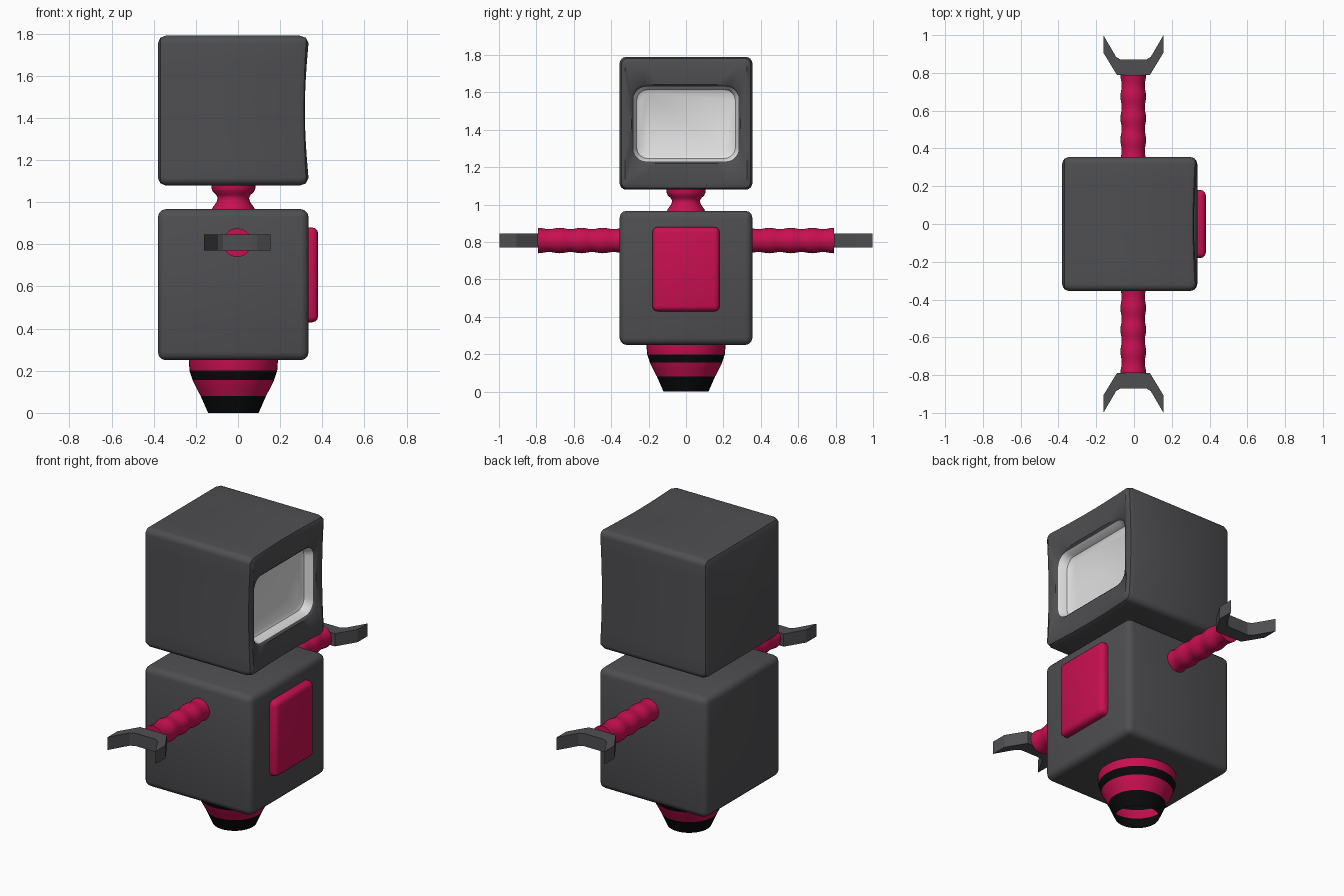
import bpy, bmesh, math
from mathutils import Vector

if "Cube" in bpy.data.objects:
    bpy.data.objects.remove(bpy.data.objects["Cube"])


def material(name, rgb):
    m = bpy.data.materials.new(name)
    m.diffuse_color = (*rgb, 1)
    m.use_nodes = True
    m.node_tree.nodes["Principled BSDF"].inputs["Base Color"].default_value = m.diffuse_color
    return m


GREY = material("dark grey", (0.078, 0.078, 0.084))
RED = material("crimson", (0.58, 0.005, 0.082))
BLACK = material("black", (0.003, 0.003, 0.003))
WHITE = material("screen white", (0.75, 0.75, 0.75))


def finish(name, bm, mats, angle=35):
    bmesh.ops.recalc_face_normals(bm, faces=bm.faces[:])
    me = bpy.data.meshes.new(name)
    bm.to_mesh(me)
    bm.free()
    for m in mats:
        me.materials.append(m)
    ob = bpy.data.objects.new(name, me)
    bpy.context.collection.objects.link(ob)
    bpy.ops.object.select_all(action='DESELECT')
    ob.select_set(True)
    bpy.context.view_layer.objects.active = ob
    if angle:
        bpy.ops.object.shade_smooth_by_angle(angle=math.radians(angle))
    return ob


def rounded_box(name, lo, hi, mat, width):
    bm = bmesh.new()
    bmesh.ops.create_cube(bm, size=1)
    lo, hi = Vector(lo), Vector(hi)
    for v in bm.verts:
        v.co = Vector([lo[i] + (v.co[i] + 0.5) * (hi[i] - lo[i]) for i in range(3)])
    bmesh.ops.bevel(bm, geom=bm.edges[:], offset=width, segments=3,
                    profile=0.5, affect='EDGES')
    return finish(name, bm, [mat])


def bridge(bm, a, b, mat=0):
    n = len(a)
    for i in range(n):
        f = bm.faces.new((a[i], a[(i + 1) % n], b[(i + 1) % n], b[i]))
        f.material_index = mat


def lathe(name, profile, origin, axis, mats, band_mats=None, n=32):
    """Revolve (radius, distance) points about the y or z axis."""
    bm = bmesh.new()
    rings = []
    for r, d in profile:
        ring = []
        for i in range(n):
            t = 2 * math.pi * i / n
            c, s = r * math.cos(t), r * math.sin(t)
            p = (c, s, d) if axis == 'z' else (c, d, s)
            ring.append(bm.verts.new(Vector(origin) + Vector(p)))
        rings.append(ring)
    for i in range(len(rings) - 1):
        bridge(bm, rings[i], rings[i + 1], band_mats[i] if band_mats else 0)
    return finish(name, bm, mats, 50)


def rounded_rect(hy, hz, r, arc=6, side=7):
    """Outline in y/z with evenly divided straight sides."""
    corners = []
    for k, (sy, sz) in enumerate(((1, 1), (-1, 1), (-1, -1), (1, -1))):
        corners.append([(sy * (hy - r) + r * math.cos(math.pi / 2 * (k + j / arc)),
                         sz * (hz - r) + r * math.sin(math.pi / 2 * (k + j / arc)))
                        for j in range(arc + 1)])
    pts = []
    for k in range(4):
        pts += corners[k]
        (y0, z0), (y1, z1) = corners[k][-1], corners[(k + 1) % 4][0]
        pts += [(y0 + (y1 - y0) * j / side, z0 + (z1 - z0) * j / side)
                for j in range(1, side)]
    return pts


# Head: rounded shell lofted along x, ending in the sunken screen
# columns: x, half width, half height, corner radius, centre z, dent, material
HEAD = [(-0.380, 0.320, 0.320, 0.020, 1.435, 0, 0),
        (-0.369, 0.345, 0.345, 0.030, 1.435, 0, 0),
        (-0.345, 0.355, 0.355, 0.036, 1.435, 0, 0),
        (0.295, 0.355, 0.355, 0.036, 1.435, 0.004, 0),
        (0.324, 0.346, 0.346, 0.032, 1.435, 0.012, 0),
        (0.335, 0.325, 0.325, 0.030, 1.435, 0.018, 0),
        (0.310, 0.292, 0.212, 0.070, 1.431, 0, 0),
        (0.298, 0.282, 0.200, 0.070, 1.431, 0, 0),
        (0.250, 0.264, 0.184, 0.060, 1.431, 0, 1),
        (0.240, 0.245, 0.166, 0.050, 1.431, 0, 1)]
bm = bmesh.new()
loops = []
for x, hy, hz, r, cz, dent, mat in HEAD:
    loop = []
    for y, z in rounded_rect(hy, hz, r):
        along = min(abs(y) / hy, abs(z) / hz)
        loop.append(bm.verts.new((x - dent * math.cos(math.pi / 2 * along), y, cz + z)))
    if loops:
        bridge(bm, loops[-1], loop, mat)
    loops.append(loop)
bm.faces.new(loops[0])
bm.faces.new(loops[-1]).material_index = 1
finish("head", bm, [GREY, WHITE])

# Body and chest panel
rounded_box("body", (-0.38, -0.355, 0.25), (0.335, 0.355, 0.967), GREY, 0.038)
rounded_box("chest_panel", (0.29, -0.18, 0.43), (0.38, 0.18, 0.88), RED, 0.028)

# Pinched neck
lathe("neck", [(0.108, 0.95), (0.098, 0.975), (0.080, 1.0), (0.074, 1.02),
               (0.082, 1.035), (0.098, 1.05), (0.104, 1.065), (0.104, 1.10)],
      (-0.022, 0, 0), 'z', [RED])

# Striped tapered base, open underneath
lathe("base", [(0.120, 0), (0.155, 0.08), (0.176, 0.12), (0.193, 0.155),
               (0.208, 0.20), (0.212, 0.255)],
      (-0.022, 0, 0), 'z', [RED, BLACK], [1, 0, 0, 1, 0], 40)

# Ribbed arms and open claws, one on each side
CLAW = [(0.088, 0.79), (0.158, 0.905), (0.158, 0.998), (0.092, 0.885), (0.068, 0.87)]
outline = CLAW + [(-x, y) for x, y in reversed(CLAW)]
for side, label in ((-1, "front"), (1, "back")):
    ribs = [(0.0645 + 0.0035 * math.cos(2 * math.pi * i / 6), side * (0.33 + 0.46 * i / 24))
            for i in range(25)]
    lathe(label + "_arm", ribs + [(0.001, side * 0.79)], (-0.004, 0, 0.808), 'y', [RED])
    bm = bmesh.new()
    low = [bm.verts.new((x - 0.003, side * y, 0.77)) for x, y in outline]
    high = [bm.verts.new((v.co.x, v.co.y, 0.846)) for v in low]
    bridge(bm, low, high)
    # top and bottom as strips between mirrored halves of the outline
    for ring in (low, high):
        n = len(ring)
        bm.faces.new((ring[0], ring[4], ring[5], ring[9]))
        bm.faces.new((ring[0], ring[1], ring[3], ring[4]))
        bm.faces.new((ring[1], ring[2], ring[3]))
        bm.faces.new((ring[9], ring[8], ring[6], ring[5]))
        bm.faces.new((ring[8], ring[7], ring[6]))
    finish(label + "_claw", bm, [GREY], 0)
